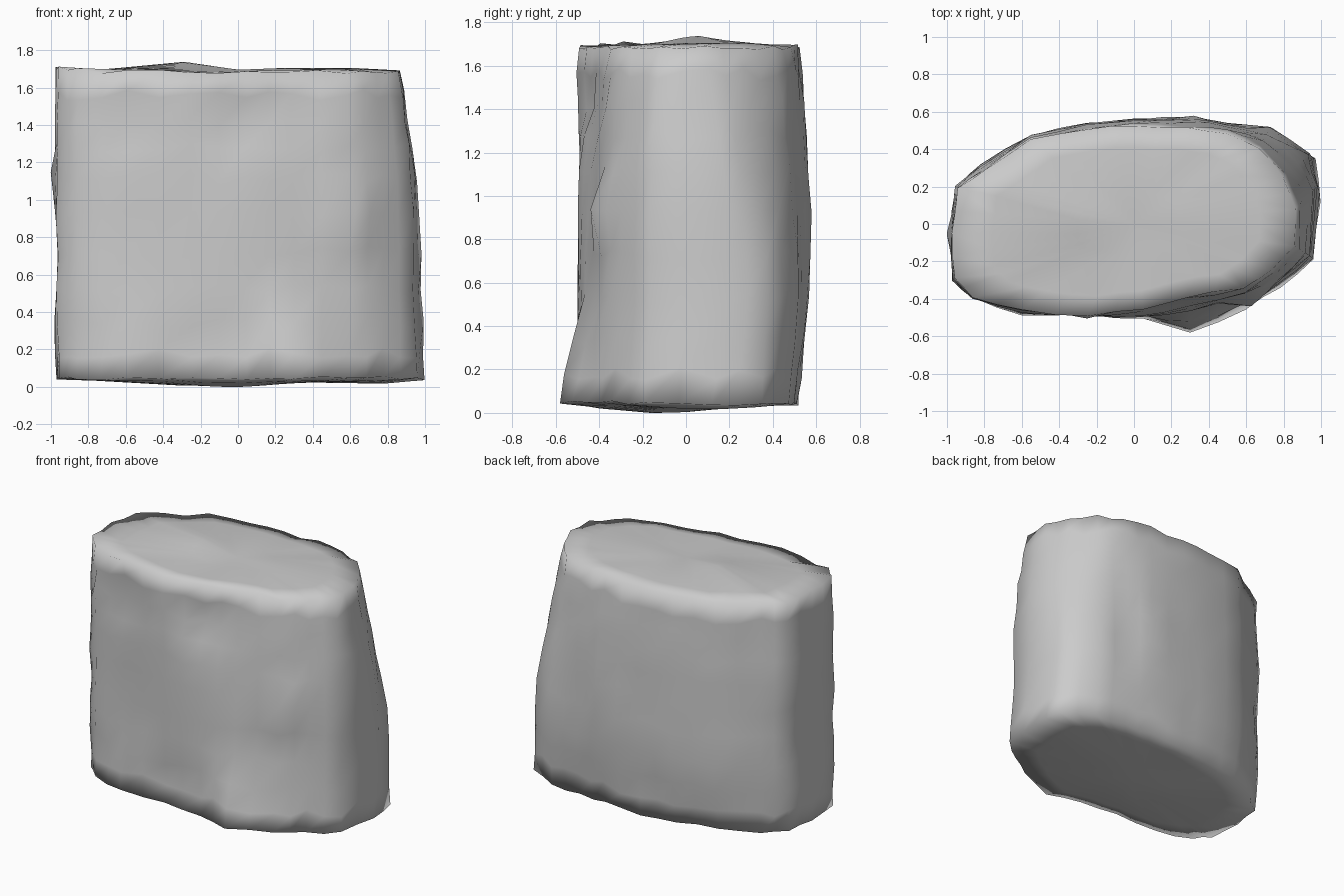
import bpy, bmesh, math, random
from mathutils import Vector

if "Cube" in bpy.data.objects:
    bpy.data.objects.remove(bpy.data.objects["Cube"])

random.seed(7)

# Plan outlines (counter-clockwise from the right end), same point count each
BOTTOM = [(1.0, .12), (.97, .35), (.74, .48), (.50, .50), (.28, .51), (0, .51), (-.26, .48),
          (-.55, .42), (-.80, .29), (-.94, .17), (-.97, -.05), (-.96, -.31), (-.86, -.39),
          (-.60, -.49), (-.25, -.50), (.05, -.51), (.30, -.58), (.60, -.46), (.78, -.34), (.96, -.19)]
MIDDLE = [(.98, .20), (.94, .38), (.73, .52), (.50, .54), (.32, .575), (0, .56), (-.25, .54),
          (-.55, .48), (-.82, .32), (-.95, .20), (-.98, -.05), (-.97, -.30), (-.86, -.40),
          (-.60, -.46), (-.25, -.49), (.03, -.50), (.30, -.46), (.60, -.39), (.78, -.30), (.94, -.17)]
TOP = [(.86, .08), (.80, .25), (.67, .41), (.50, .49), (.28, .51), (0, .53), (-.25, .51),
       (-.55, .45), (-.80, .28), (-.94, .19), (-.98, -.05), (-.96, -.29), (-.86, -.39),
       (-.60, -.46), (-.25, -.50), (.05, -.45), (.28, -.39), (.58, -.34), (.74, -.25), (.86, -.12)]

# Local dents (-) and bumps (+): x, y, z, radius, outward amount
DENTS = [(.03, -.5, 1.42, .13, -.06), (-.6, -.47, 1.45, .13, -.04), (.62, -.40, .92, .10, .07),
         (-.25, -.49, .20, .12, -.05), (.05, -.52, .20, .15, -.03), (.05, -.5, 1.18, .14, .015),
         (.3, -.45, 1.48, .12, -.03), (-.62, -.47, .95, .13, -.02), (.6, -.46, .2, .1, -.03),
         (-.98, 0, .7, .25, -.02), (-.98, 0, 1.1, .15, .02), (-.98, 0, .3, .15, .02)]

LEVELS = [.045, .18, .34, .52, .72, .92, 1.12, 1.28, 1.42, 1.56, 1.685]


def blend(a, b, t, power=1):
    # The right half may taper with a gentler power
    return [Vector(p).lerp(Vector(q), t ** (power if p[0] > .4 or p[1] > 0 else 1.6))
            for p, q in zip(a, b)]


def outline(z):
    if z < .52:
        pts = blend(BOTTOM, MIDDLE, max(0, (z - .045) / .475))
    else:
        pts = blend(MIDDLE, TOP, max(0, (z - .75) / .935), 1.7)
        # The rear right corner leans in steadily from low down
        lean = max(0, (z - .6) / 1.085)
        for i in (1, 2):
            pts[i] = Vector(MIDDLE[i]).lerp(Vector(TOP[i]), lean ** 1.2)
    ring = []
    for i, p in enumerate(pts):
        ring += [p, (p + pts[(i + 1) % len(pts)]) / 2]
    return ring


def join(bm, low, high):
    for i in range(len(low)):
        j = (i + 1) % len(low)
        bm.faces.new((low[i], low[j], high[j], high[i]))


def add_cap(bm, ring, z_of):
    # Gently uneven cap made from shrinking rings
    for s in (.78, .4):
        inner = [bm.verts.new((v.co.x * s, v.co.y * s, z_of(v.co.x * s, v.co.y * s))) for v in ring]
        join(bm, ring, inner)
        ring = inner
    centre = bm.verts.new((0, 0, z_of(0, 0)))
    for i, v in enumerate(ring):
        bm.faces.new((v, ring[(i + 1) % len(ring)], centre))


def hump(x, y, cx, cy, r):
    return math.exp(-((x - cx) ** 2 + (y - cy) ** 2) / r ** 2)


def top_z(x, y):
    return 1.695 + .045 * hump(x, y, -.33, .07, .2) + .025 * hump(x, y, .44, .1, .2) \
        - .015 * hump(x, y, -.15, -.3, .25)


def bottom_z(x, y):
    return .035 - .035 * hump(x, y, 0, -.12, .3) - .02 * hump(x, y, -.4, 0, .25) \
        - .02 * hump(x, y, .7, .1, .25)


# Rock sides
bm = bmesh.new()
rings = []
for k, z in enumerate(LEVELS):
    ring = []
    for p in outline(z):
        co = Vector((p.x, p.y, z))
        out = Vector((p.x * .35, p.y, 0)).normalized()
        push = random.uniform(-.008, .008)
        for x, y, dz, r, amount in DENTS:
            push += amount * math.exp(-(co - Vector((x, y, dz))).length_squared / r ** 2)
        co += out * push
        if k == 0:
            co.z += random.uniform(-.012, .01)
        elif k == len(LEVELS) - 1:
            co.z += random.uniform(-.012, .012) + (.015 if p.x < -.8 else 0)
        else:
            co.z += random.uniform(-.03, .03)
        ring.append(bm.verts.new(co))
    rings.append(ring)
for low, high in zip(rings, rings[1:]):
    join(bm, low, high)

# Rock top and underside
add_cap(bm, rings[-1], top_z)
add_cap(bm, rings[0], bottom_z)
bmesh.ops.recalc_face_normals(bm, faces=bm.faces)
for f in bm.faces:
    f.smooth = True

mesh = bpy.data.meshes.new("rock")
bm.to_mesh(mesh)
bm.free()
bpy.context.collection.objects.link(bpy.data.objects.new("rock", mesh))
